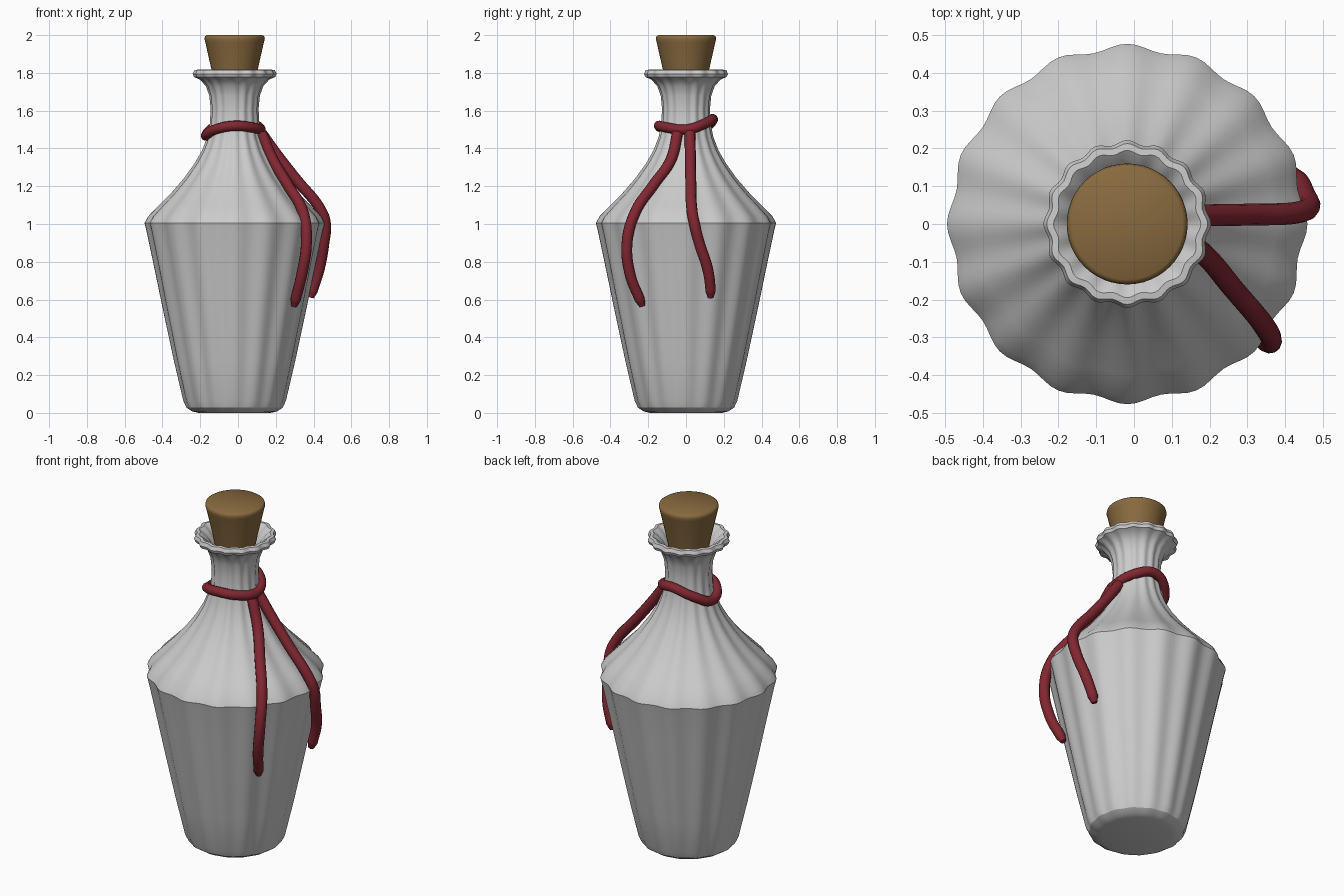
import bpy, bmesh
from math import sin, cos, pi, radians

if "Cube" in bpy.data.objects:
    bpy.data.objects.remove(bpy.data.objects["Cube"])

CX = -0.018      # axis of the bottle
FLUTES = 16


def material(name, color):
    m = bpy.data.materials.new(name)
    m.diffuse_color = (*color, 1)
    m.use_nodes = True
    m.node_tree.nodes["Principled BSDF"].inputs["Base Color"].default_value = m.diffuse_color
    return m


def lathe(name, profile, segments, mat=None, angle=30):
    """Spin (radius, z, flute depth) points around the axis and cap both ends."""
    bm = bmesh.new()
    rings = []
    for r, z, depth in profile:
        ring = []
        for i in range(segments):
            a = 2 * pi * i / segments
            rr = r * (1 - depth * (1 - cos(FLUTES * a)) / 2)
            ring.append(bm.verts.new((CX + rr * cos(a), rr * sin(a), z)))
        rings.append(ring)
    for lo, hi in zip(rings, rings[1:]):
        for i in range(segments):
            j = (i + 1) % segments
            bm.faces.new((lo[i], lo[j], hi[j], hi[i]))
    bm.faces.new(rings[0][::-1])
    bm.faces.new(rings[-1])
    me = bpy.data.meshes.new(name)
    bm.to_mesh(me)
    bm.free()
    ob = bpy.data.objects.new(name, me)
    bpy.context.collection.objects.link(ob)
    if mat:
        me.materials.append(mat)
    bpy.ops.object.select_all(action='DESELECT')
    ob.select_set(True)
    bpy.context.view_layer.objects.active = ob
    bpy.ops.object.shade_smooth_by_angle(angle=radians(angle))
    return ob


def cord(name, points, radius, mat, closed=False):
    """Round tube along a smooth path; open ends are rounded off."""
    cu = bpy.data.curves.new(name, 'CURVE')
    cu.dimensions = '3D'
    cu.bevel_depth = radius
    cu.bevel_resolution = 4
    cu.use_fill_caps = True
    cu.resolution_u = 8
    sp = cu.splines.new('BEZIER')
    sp.bezier_points.add(len(points) - 1)
    sp.use_cyclic_u = closed
    for bp, p in zip(sp.bezier_points, points):
        bp.co = p
        bp.handle_left_type = bp.handle_right_type = 'AUTO'
    if not closed:
        sp.bezier_points[-1].radius = 0.55
        sp.bezier_points[-2].radius = 0.95
    cu.materials.append(mat)
    ob = bpy.data.objects.new(name, cu)
    bpy.context.collection.objects.link(ob)
    return ob


cork_mat = material("cork_brown", (0.25, 0.145, 0.05))
cord_mat = material("cord_red", (0.22, 0.02, 0.03))

# Fluted bottle: outside from base to lip, then down inside the neck
lathe("bottle", [
    (0.19, 0.0, 0.01), (0.225, 0.008, 0.015), (0.255, 0.028, 0.02),
    (0.272, 0.065, 0.03), (0.32, 0.27, 0.035), (0.378, 0.54, 0.035),
    (0.432, 0.8, 0.035), (0.466, 0.96, 0.035), (0.477, 1.005, 0.035),
    (0.458, 1.04, 0.035), (0.40, 1.10, 0.035), (0.335, 1.165, 0.035),
    (0.27, 1.24, 0.04), (0.212, 1.32, 0.045), (0.172, 1.39, 0.05),
    (0.145, 1.46, 0.05), (0.131, 1.53, 0.05), (0.127, 1.61, 0.05),
    (0.134, 1.68, 0.05), (0.152, 1.73, 0.05), (0.184, 1.765, 0.05),
    (0.215, 1.778, 0.05), (0.222, 1.795, 0.05), (0.213, 1.815, 0.05),
    (0.195, 1.817, 0.05), (0.172, 1.80, 0.05), (0.14, 1.765, 0.04),
    (0.115, 1.71, 0.03), (0.105, 1.64, 0.0),
], FLUTES * 8)

# Tapered cork
lathe("cork", [
    (0.095, 1.68, 0), (0.122, 1.815, 0), (0.155, 1.962, 0), (0.160, 1.98, 0),
    (0.157, 1.993, 0), (0.147, 2.0, 0),
], 48, cork_mat, 50)

# Cord loop around the neck, tilted and wavy
loop = [(0.138, 1.50), (0.138, 1.53), (0.142, 1.555), (0.148, 1.515),
        (0.152, 1.467), (0.148, 1.50), (0.143, 1.52), (0.138, 1.51)]
cord("neck_cord", [(CX + r * cos(i * pi / 4), r * sin(i * pi / 4), z)
                   for i, (r, z) in enumerate(loop)], 0.027, cord_mat, True)

# Two loose ends hanging over the shoulder
cord("cord_end_front", [
    (0.125, -0.045, 1.48), (0.185, -0.08, 1.34), (0.262, -0.17, 1.21),
    (0.345, -0.27, 1.06), (0.362, -0.312, 0.9), (0.337, -0.295, 0.73),
    (0.305, -0.245, 0.60), (0.297, -0.232, 0.565)], 0.029, cord_mat)
cord("cord_end_back", [
    (0.125, 0.02, 1.48), (0.20, 0.023, 1.375), (0.305, 0.025, 1.24),
    (0.44, 0.032, 1.07), (0.463, 0.045, 1.0), (0.455, 0.07, 0.9),
    (0.43, 0.115, 0.76), (0.395, 0.13, 0.645), (0.385, 0.13, 0.61)], 0.029, cord_mat)
